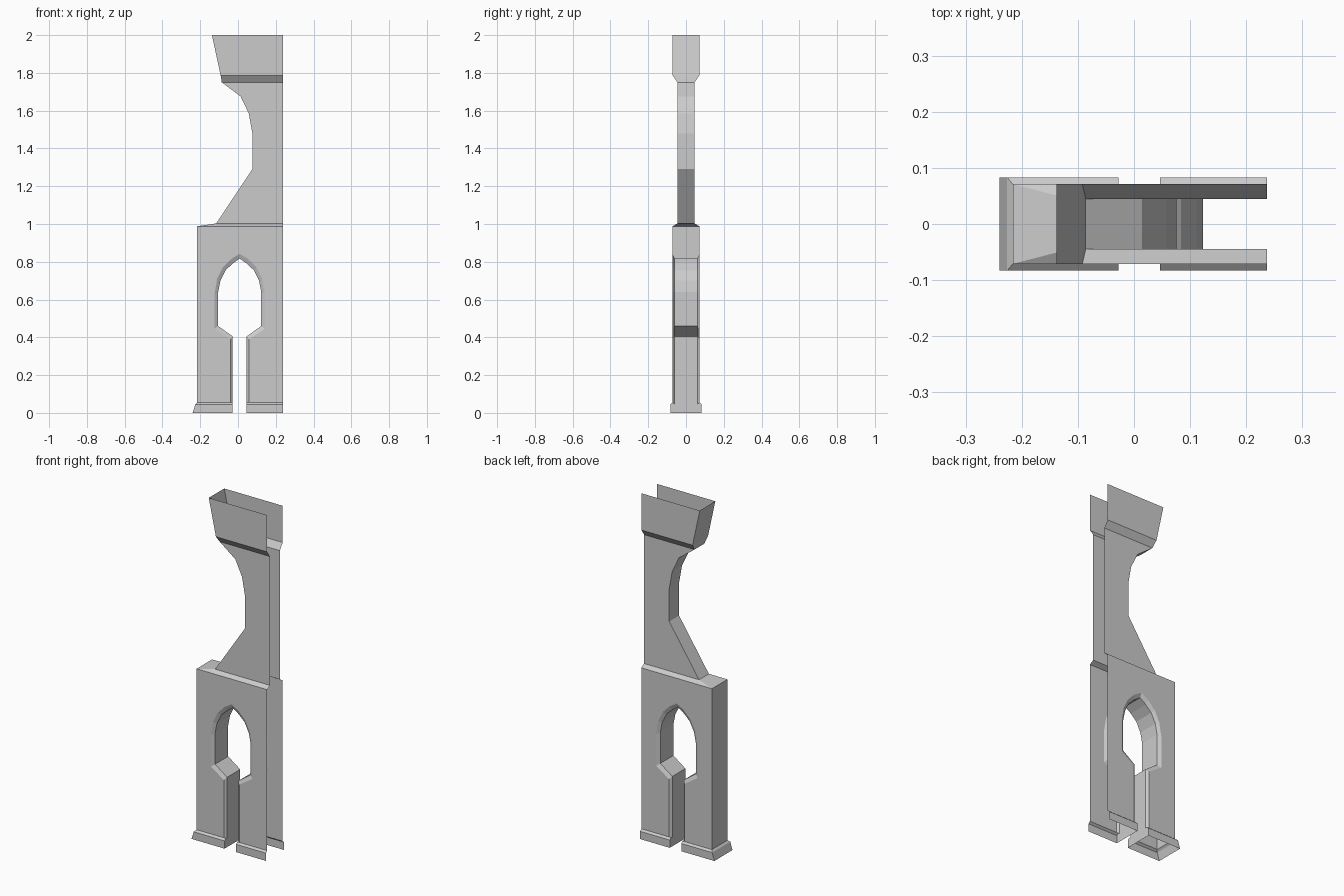
import bpy, bmesh

cube = bpy.data.objects.get("Cube")
if cube:
    bpy.data.objects.remove(cube, do_unlink=True)

stone = bpy.data.materials.new("grey_stone")
stone.use_nodes = True
GREY = (0.6, 0.6, 0.6, 1)
stone.diffuse_color = GREY
stone.node_tree.nodes["Principled BSDF"].inputs["Base Color"].default_value = GREY

RIGHT = 0.237                       # open end of the shell
MID = 0.009                         # arch centre line
WALL, NECK, LINING, BASE = 0.071, 0.045, 0.06, 0.083   # half depths


def build(name, faces):
    bm = bmesh.new()
    for pts in faces:
        bm.faces.new([bm.verts.new(p) for p in pts])
    bmesh.ops.remove_doubles(bm, verts=bm.verts, dist=0.0005)
    bmesh.ops.recalc_face_normals(bm, faces=bm.faces)
    mesh = bpy.data.meshes.new(name)
    bm.to_mesh(mesh)
    bm.free()
    mesh.materials.append(stone)
    obj = bpy.data.objects.new(name, mesh)
    bpy.context.collection.objects.link(obj)
    return obj


def ribbon(a, b):
    """Quads joining two equally long point rows."""
    return [(a[i], a[i + 1], b[i + 1], b[i]) for i in range(len(a) - 1)]


def at(path, y):
    return [(x, y, z) for x, z in path]


def u_ring(x, y, z, end=RIGHT):
    """Three-sided section, open towards the +x end."""
    return [(end, -y, z), (x, -y, z), (x, y, z), (end, y, z)]


def loft(rings):
    return [f for a, b in zip(rings, rings[1:]) for f in ribbon(a, b)]


def arch(half):
    """Mirror a half outline (offset, height) about the arch centre."""
    left = [(MID - w, z) for w, z in half]
    right = [(MID + w, z) for w, z in reversed(half[:-1])]
    return left + right


# Keyhole arch outlines: outer edge on the wall, inner edge of the chamfer
outer = arch([(0.05, 0.055), (0.05, 0.39), (0.133, 0.445), (0.133, 0.63),
              (0.119, 0.71), (0.089, 0.77), (0.045, 0.815), (0, 0.842)])
inner = arch([(0.037, 0.045), (0.037, 0.405), (0.114, 0.46), (0.114, 0.64),
              (0.102, 0.7), (0.075, 0.755), (0.038, 0.79), (0, 0.817)])

# Lower wall: two pierced faces and the end wall
LEFT, TOP = -0.216, 0.988
outline = [(LEFT, 0.055)] + outer + [(RIGHT, 0.055), (RIGHT, TOP), (LEFT, TOP)]
end_wall = ribbon(at([(LEFT, 0.055), (LEFT, TOP)], -WALL),
                  at([(LEFT, 0.055), (LEFT, TOP)], WALL))
build("arcade_wall", [at(outline, -WALL), at(outline, WALL)] + end_wall)

# Chamfered reveal and tunnel through the wall
build("arch_chamfer", ribbon(at(outer, -WALL), at(inner, -LINING))
      + ribbon(at(outer, WALL), at(inner, LINING)))
tunnel = [(inner[0][0], 0)] + inner + [(inner[-1][0], 0)]
build("arch_lining", ribbon(at(tunnel, -LINING), at(tunnel, LINING)))

# Plinth, split by the slot under the arch
slot_l, slot_r = inner[0][0], inner[-1][0]
levels = [(-0.24, BASE, 0), (-0.226, BASE, 0.045), (LEFT, WALL, 0.055)]
build("plinth_end", loft([u_ring(x, y, z, slot_l) for x, y, z in levels]))
sides, caps = [], []
for s in (-1, 1):
    sides += loft([[(slot_r, s * y, z), (RIGHT, s * y, z)] for x, y, z in levels])
    for x in (slot_l, slot_r):
        caps.append([(x, s * LINING, 0)] + [(x, s * y, z) for _, y, z in levels]
                    + [(x, s * LINING, 0.055)])
build("plinth_sides", sides)
build("plinth_slot_caps", caps)

# Sloped ledge on top of the lower wall
FOOT = 1.003
build("ledge", loft([u_ring(LEFT, WALL, TOP), u_ring(-0.115, NECK, FOOT)]))

# Neck with a hollowed end, then the flared head, open at the top
neck = [(-0.115, FOOT), (0.076, 1.29), (0.076, 1.48), (0.057, 1.585),
        (0.014, 1.675), (-0.086, 1.75)]
side = neck + [(RIGHT, 1.75), (RIGHT, FOOT)]
build("neck", [at(side, -NECK), at(side, NECK)]
      + ribbon(at(neck, -NECK), at(neck, NECK)))
build("head", loft([u_ring(-0.086, NECK, 1.75), u_ring(-0.092, WALL, 1.787),
                    u_ring(-0.138, WALL, 2)]))
